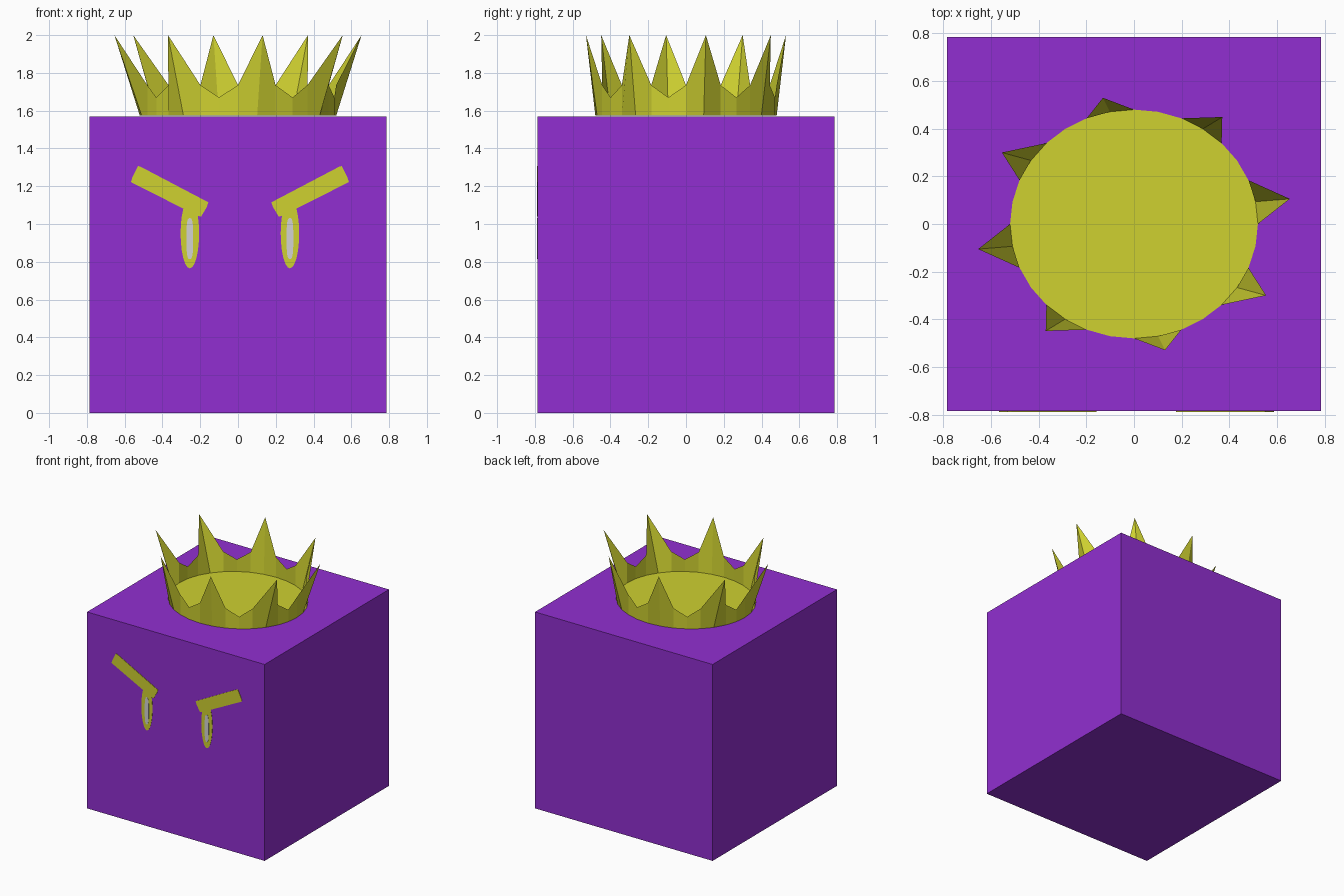
import bpy, bmesh, math

if "Cube" in bpy.data.objects:
    bpy.data.objects.remove(bpy.data.objects["Cube"])

HALF, TOP = 0.785, 1.57          # cube half width and height
FACE_X = 0.01                    # centre line of the face details


def material(name, rgb):
    m = bpy.data.materials.new(name)
    m.diffuse_color = (*rgb, 1.0)
    m.use_nodes = True
    m.node_tree.nodes["Principled BSDF"].inputs["Base Color"].default_value = m.diffuse_color
    return m


PURPLE = material("purple", (0.285, 0.028, 0.635))
YELLOW = material("yellow", (0.62, 0.635, 0.03))
GREY = material("pale_grey", (0.65, 0.65, 0.65))


def add_object(name, bm, mat):
    mesh = bpy.data.meshes.new(name)
    bm.to_mesh(mesh)
    bm.free()
    mesh.materials.append(mat)
    ob = bpy.data.objects.new(name, mesh)
    bpy.context.collection.objects.link(ob)
    return ob


def plate(name, outline, depth, mat):
    """Thin plate on the front of the cube from an (x, z) outline."""
    bm = bmesh.new()
    front = bm.faces.new([bm.verts.new((x, -HALF - depth, z)) for x, z in outline])
    ext = bmesh.ops.extrude_face_region(bm, geom=[front])
    for v in ext["geom"]:
        if isinstance(v, bmesh.types.BMVert):
            v.co.y = -HALF + 0.001
    bmesh.ops.recalc_face_normals(bm, faces=bm.faces)
    add_object(name, bm, mat)


def oval(cx, cz, rx, rz, power=2.0, n=24):
    """Superellipse outline; a higher power gives a boxier oval."""
    pts = []
    for i in range(n):
        a = 2 * math.pi * i / n
        c, s = math.cos(a), math.sin(a)
        pts.append((cx + rx * math.copysign(abs(c) ** (2 / power), c),
                    cz + rz * math.copysign(abs(s) ** (2 / power), s)))
    return pts


# Cube body
bm = bmesh.new()
bmesh.ops.create_cube(bm, size=2 * HALF)
bmesh.ops.translate(bm, verts=bm.verts, vec=(0, 0, TOP / 2))
add_object("body", bm, PURPLE)

# Crown: thin oval wall whose top edge repeats shoulder, spike, shoulder, valley
N = 32
rim = [(0.52, 0.48, 1.735), (0.667, 0.54, 2.0), (0.52, 0.48, 1.735), (0.52, 0.48, 1.67)]
bm = bmesh.new()
low, high = [], []
for i in range(N):
    a = 2 * math.pi * i / N
    rx, ry, z = rim[i % 4]
    low.append(bm.verts.new((0.52 * math.cos(a), 0.48 * math.sin(a), TOP + 0.004)))
    high.append(bm.verts.new((rx * math.cos(a), ry * math.sin(a), z)))
for i in range(N):
    j = (i + 1) % N
    bm.faces.new((low[i], low[j], high[j], high[i]))
bm.faces.new(low)                # floor inside the crown
add_object("crown", bm, YELLOW)

# Face: slanted brow, eye surround and pale eye on each side
BROW = [(0.167, 1.115), (0.175, 1.09), (0.205, 1.04), (0.222, 1.042),
        (0.577, 1.222), (0.57, 1.245), (0.54, 1.307), (0.525, 1.303)]
for side, s in (("left", -1), ("right", 1)):
    cx = FACE_X + s * 0.265
    plate(side + "_brow", [(FACE_X + s * x, z) for x, z in BROW], 0.003, YELLOW)
    plate(side + "_eye_surround", oval(cx, 0.95, 0.049, 0.185), 0.002, YELLOW)
    plate(side + "_eye", oval(cx, 0.923, 0.018, 0.109, 3.0), 0.004, GREY)
